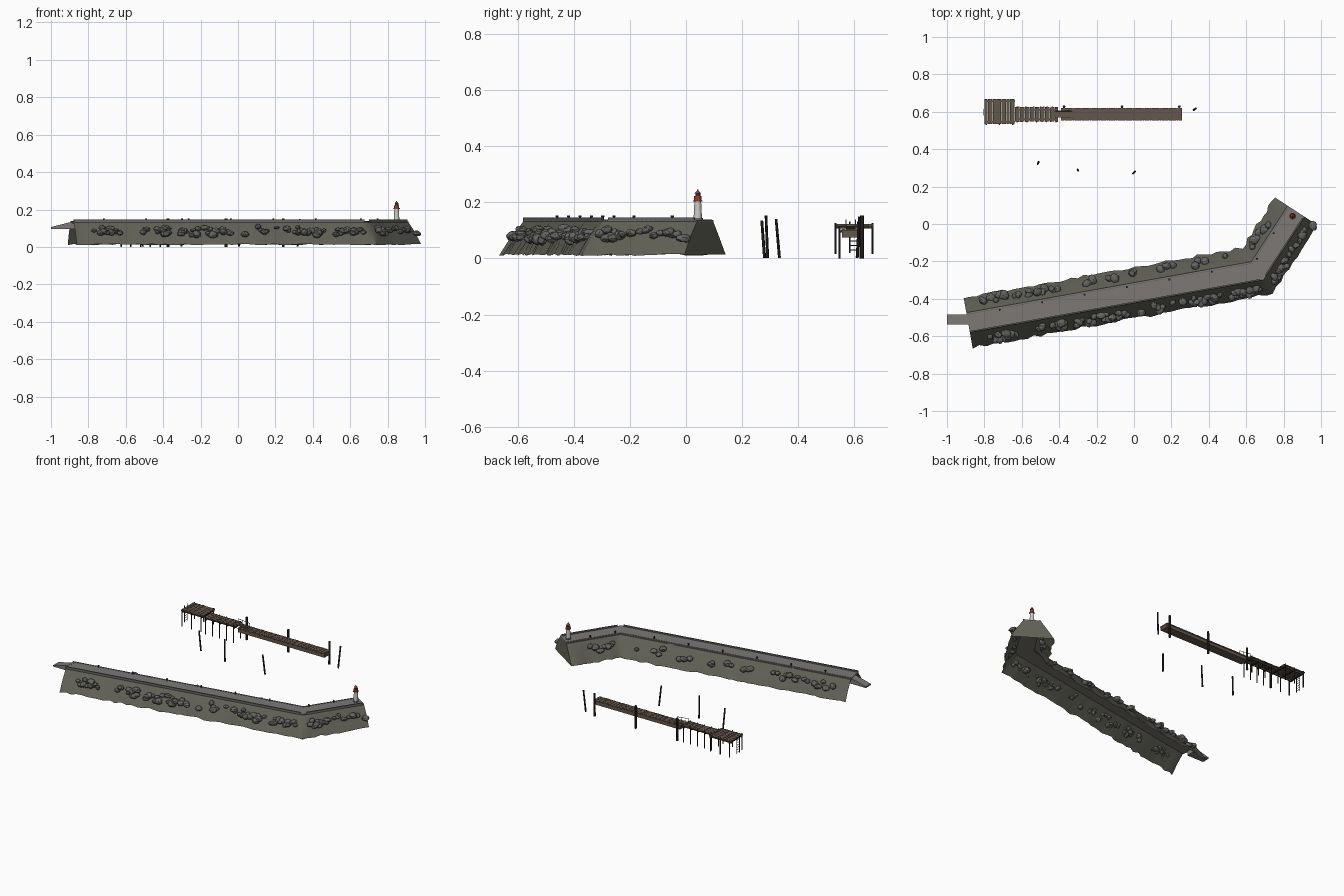
import bpy, bmesh, math, random
from mathutils import Vector, Matrix

if "Cube" in bpy.data.objects:
    bpy.data.objects.remove(bpy.data.objects["Cube"])

random.seed(7)
R = random.uniform


def mat(name, r, g, b):
    m = bpy.data.materials.new(name)
    m.diffuse_color = (r, g, b, 1)
    m.use_nodes = True
    m.node_tree.nodes["Principled BSDF"].inputs["Base Color"].default_value = m.diffuse_color
    return m


STONE = mat("dark_stone", .12, .12, .095)
ROCK = mat("rock", .13, .13, .125)
PAVING = mat("paving", .20, .19, .18)
WALL = mat("wall", .13, .13, .125)
WOOD = mat("weathered_wood", .13, .095, .07)
DARK = mat("tarred_wood", .025, .023, .02)
RAIL = mat("rail", .35, .33, .30)
WHITE = mat("white_paint", .62, .60, .56)
RED = mat("red_paint", .30, .05, .03)
IRON = mat("iron", .03, .03, .03)


def finish(bm, name, m, smooth=False):
    bmesh.ops.recalc_face_normals(bm, faces=bm.faces)
    me = bpy.data.meshes.new(name)
    for f in bm.faces:
        f.smooth = smooth
    bm.to_mesh(me)
    bm.free()
    ob = bpy.data.objects.new(name, me)
    bpy.context.collection.objects.link(ob)
    me.materials.append(m)
    return ob


def box(bm, x0, x1, y0, y1, z0, z1):
    M = Matrix.Translation(((x0 + x1) / 2, (y0 + y1) / 2, (z0 + z1) / 2))
    bmesh.ops.create_cube(bm, size=1, matrix=M @ Matrix.Diagonal((x1 - x0, y1 - y0, z1 - z0, 1)))


def rod(bm, a, b, r, r2=None, n=8):
    a, b = Vector(a), Vector(b)
    d = b - a
    M = Matrix.Translation((a + b) / 2) @ d.to_track_quat('Z', 'Y').to_matrix().to_4x4()
    bmesh.ops.create_cone(bm, cap_ends=True, segments=n, radius1=r,
                          radius2=r if r2 is None else r2, depth=d.length, matrix=M)


# Breakwater path with a mitred bend; h is the sideways offset (+ = harbour side)
PATH = [Vector((-.887, -.527)), Vector((.66, -.25)), Vector((.867, .068))]
DIRS = [(PATH[i + 1] - PATH[i]).normalized() for i in range(2)]
NORM = [Vector((-d.y, d.x)) for d in DIRS]
mid = (NORM[0] + NORM[1]).normalized()
MITRE = [NORM[0], mid / mid.dot(NORM[0]), NORM[1]]


def on_path(seg, t, h, z):
    p = (PATH[seg] + MITRE[seg] * h).lerp(PATH[seg + 1] + MITRE[seg + 1] * h, t)
    return Vector((p.x, p.y, z))


def sweep(bm, profile, stations, closed=True, wobble=None):
    rows = []
    for seg, t in stations:
        row = []
        for i, (h, z) in enumerate(profile):
            j = wobble[i] if wobble else 0
            row.append(bm.verts.new(on_path(seg, t, h + R(-j, j), z + R(-j, j) * .5)))
        rows.append(row)
    n = len(profile)
    for a, b in zip(rows, rows[1:]):
        for i in range(n if closed else n - 1):
            k = (i + 1) % n
            bm.faces.new((a[i], a[k], b[k], b[i]))
    if closed:
        bm.faces.new(rows[0])
    bm.faces.new(rows[-1])


# Sloping stone body
bm = bmesh.new()
st = [(0, i / 44) for i in range(44)] + [(1, i / 11) for i in range(12)]
sweep(bm, [(.135, .013), (.098, .072), (.053, .132), (-.053, .132), (-.098, .072), (-.135, .013)],
      st, closed=False, wobble=[.008, .004, 0, 0, .004, .008])
body = finish(bm, "breakwater_body", STONE, True)
bpy.context.view_layer.objects.active = body
body.select_set(True)
bpy.ops.object.shade_smooth_by_angle(angle=math.radians(35))

# Paved crest, kerb and parapet
ALL = [(0, 0), (1, 0), (1, 1)]


def rect(h0, h1, z0, z1):
    return [(h0, z0), (h1, z0), (h1, z1), (h0, z1)]


bm = bmesh.new()
sweep(bm, rect(-.054, .054, .126, .137), ALL)
finish(bm, "crest_paving", PAVING)
bm = bmesh.new()
sweep(bm, rect(.043, .046, .136, .1385), ALL)
finish(bm, "kerb", WALL)
bm = bmesh.new()
sweep(bm, rect(-.054, -.046, .13, .146), [(0, 0), (0, .99)])
sweep(bm, rect(-.054, -.046, .13, .146), [(1, .06), (1, .97)])
finish(bm, "parapet", WALL)

# Mooring bollards
bm = bmesh.new()
for seg, t in [(0, .115 + .148 * i) for i in range(6)] + [(1, .1), (1, .55)]:
    p = on_path(seg, t, .037, .135)
    rod(bm, p, p + Vector((0, 0, .013)), .004)
    rod(bm, p + Vector((0, 0, .013)), p + Vector((0, 0, .017)), .0055)
finish(bm, "bollards", IRON)

# Approach ramp at the landward end
bm = bmesh.new()
side = [(-1, .097), (-.875, .097), (-.875, .138), (-1, .106)]
a = [bm.verts.new((x, -.537, z)) for x, z in side]
b = [bm.verts.new((x, -.484, z)) for x, z in side]
bm.faces.new(a)
bm.faces.new(b)
for i in range(4):
    bm.faces.new((a[i], a[i - 1], b[i - 1], b[i]))
finish(bm, "approach_ramp", PAVING)


# Armour rocks: dense to seaward, sparse to harbour
def rocks(name, sign, spots):
    bm = bmesh.new()
    for seg, t in spots:
        h = R(.084, .118)
        c = on_path(seg, t, sign * h, .158 - .72 * h + R(-.012, .012))
        r = R(.014, .025)
        M = (Matrix.Translation(c) @ Matrix.Rotation(R(0, 6.28), 4, 'Z')
             @ Matrix.Rotation(R(-.3, .3), 4, 'X')
             @ Matrix.Diagonal((r * R(1, 1.3), r * R(.8, 1.05), r * R(.6, .85), 1)))
        vs = bmesh.ops.create_icosphere(bm, subdivisions=2, radius=1, matrix=M)["verts"]
        for v in vs:
            v.co = c + (v.co - c) * R(.9, 1.07)
    finish(bm, name, ROCK)


rocks("seaward_rocks", -1, [(0, R(.06, .98)) for _ in range(78)] + [(1, R(0, .97)) for _ in range(20)])
rocks("harbour_rocks", 1, [(0, R(.05, .98)) for _ in range(32)] + [(1, R(.1, .7)) for _ in range(7)])

# Small harbour light
LX, LY = .848, .042


def light_part(name, m, stack):
    bm = bmesh.new()
    for z0, z1, r0, r1 in stack:
        rod(bm, (LX, LY, z0), (LX, LY, z1), r0, r1, 16)
    finish(bm, name, m)


light_part("light_plinth", WALL, [(.135, .143, .018, .018)])
light_part("light_tower", WHITE, [(.143, .203, .015, .012)])
light_part("light_gallery", RED, [(.203, .207, .017, .017), (.207, .222, .013, .013)])
light_part("light_lantern", IRON, [(.222, .231, .009, .009)])
light_part("light_roof", RED, [(.231, .241, .012, .003), (.241, .246, .003, .002)])

# Jetty decks made of cross boards
YC = .587


def boards(name, x0, x1, y0, y1, z, n, jit=0):
    bm = bmesh.new()
    w = (x1 - x0) / n
    for i in range(n):
        box(bm, x0 + i * w, x0 + (i + .9) * w, y0 - R(0, jit), y1 + R(0, jit), z - .006, z + R(-.001, .001))
    for y in (y0 + .012, y1 - .012):
        box(bm, x0, x1, y - .004, y + .004, z - .015, z - .005)
    finish(bm, name, WOOD)


boards("pier_head_deck", -.80, -.637, .535, .668, .122, 18)
boards("walkway_deck", -.637, -.405, .549, .624, .112, 26, .004)
boards("pontoon_deck", -.39, .257, .553, .62, .102, 64)
bm = bmesh.new()
box(bm, -.388, .255, .556, .617, .074, .095)
finish(bm, "pontoon_float", WOOD)

# Jetty legs and cross beams
bm = bmesh.new()
for x in (-.79, -.72, -.648):
    for y in (.533, .665):
        rod(bm, (x, y, .015), (x, y, .126), .004)
    box(bm, x - .004, x + .004, .535, .668, .107, .115)
for i in range(5):
    x = -.625 + i * .052
    for y in (.547, .622):
        rod(bm, (x, y, 0), (x, y, .116), .004)
    box(bm, x - .003, x + .003, .549, .624, .092, .1)
finish(bm, "jetty_legs", DARK)

# Ladder on the outer edge of the pier head
bm = bmesh.new()
for y in (.583, .612):
    rod(bm, (-.806, y, .02), (-.806, y, .132), .0025)
for i in range(6):
    rod(bm, (-.806, .583, .03 + i * .016), (-.806, .612, .03 + i * .016), .0015)
finish(bm, "ladder", IRON)

# Gangway with hand rails
bm = bmesh.new()
A, B = Vector((-.42, YC, .114)), Vector((-.335, YC, .105))
for k in range(9):
    p = A.lerp(B, k / 8)
    box(bm, p.x - .005, p.x + .005, YC - .017, YC + .017, p.z - .003, p.z + .002)
finish(bm, "gangway", WOOD)
bm = bmesh.new()
for s in (-.017, .017):
    o = Vector((0, s, 0))
    up = Vector((0, 0, .024))
    rod(bm, A + o + up, B + o + up, .0016)
    for k in range(4):
        p = A.lerp(B, k / 3) + o
        rod(bm, p, p + up, .0014)
finish(bm, "gangway_rails", RAIL)

# Pontoon guide piles and free-standing leaning mooring piles
bm = bmesh.new()
for x in (-.374, -.064, .242):
    rod(bm, (x, .627, 0), (x, .627, .153), .0075, .007)
finish(bm, "guide_piles", DARK)
bm = bmesh.new()
for x, y, lx, ly, top in [(-.512, .327, -.006, -.012, .14), (-.3, .288, .002, -.006, .153),
                          (0, .275, -.01, -.01, .135), (.325, .614, .012, .008, .148)]:
    rod(bm, (x - lx * .5, y - ly * .5, 0.002), (x + lx * .5, y + ly * .5, top), .0055, .005)
finish(bm, "mooring_piles", DARK)
